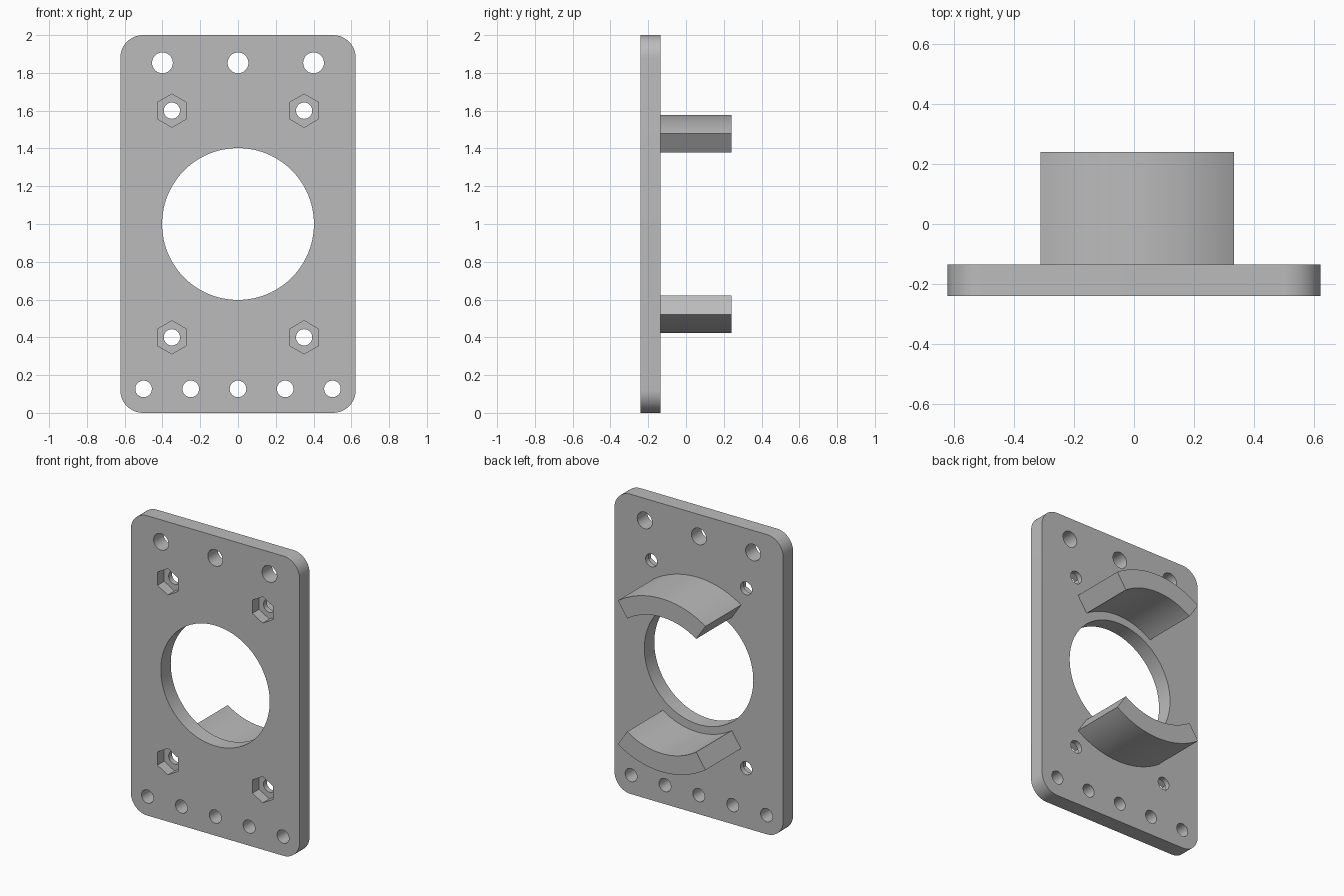
import bpy, bmesh, math

if "Cube" in bpy.data.objects:
    bpy.data.objects.remove(bpy.data.objects["Cube"])

FRONT, BACK, END = -0.24, -0.135, 0.24

grey = bpy.data.materials.new("plain grey")
grey.use_nodes = True
colour = (0.5, 0.5, 0.5, 1)
grey.diffuse_color = colour
grey.node_tree.nodes["Principled BSDF"].inputs["Base Color"].default_value = colour


def arc(cx, cz, r, start, end, steps):
    """Points along an arc in the x-z plane, angles in degrees."""
    angles = [math.radians(start + (end - start) * i / steps) for i in range(steps + 1)]
    return [(cx + r * math.cos(a), cz + r * math.sin(a)) for a in angles]


def ring(cx, cz, r, sides, turn=0):
    return arc(cx, cz, r, turn, turn + 360, sides)[:-1]


def prisms(name, outlines, y0, y1):
    """One object made of outlines extruded from y0 to y1."""
    bm = bmesh.new()
    for outline in outlines:
        face = bm.faces.new([bm.verts.new((x, y0, z)) for x, z in outline])
        out = bmesh.ops.extrude_face_region(bm, geom=[face])
        verts = [v for v in out["geom"] if isinstance(v, bmesh.types.BMVert)]
        bmesh.ops.translate(bm, verts=verts, vec=(0, y1 - y0, 0))
    bmesh.ops.recalc_face_normals(bm, faces=bm.faces)
    mesh = bpy.data.meshes.new(name)
    bm.to_mesh(mesh)
    bm.free()
    mesh.materials.append(grey)
    obj = bpy.data.objects.new(name, mesh)
    bpy.context.collection.objects.link(obj)
    return obj


def select(obj):
    bpy.ops.object.select_all(action="DESELECT")
    obj.select_set(True)
    bpy.context.view_layer.objects.active = obj


def cut(obj, cutter):
    mod = obj.modifiers.new("cut", "BOOLEAN")
    mod.operation, mod.solver, mod.object = "DIFFERENCE", "EXACT", cutter
    select(obj)
    bpy.ops.object.modifier_apply(modifier=mod.name)
    bpy.data.objects.remove(cutter)


# Plate with rounded corners
w, r = 0.623, 0.12
corners = [(w - r, 2 - r, 0), (r - w, 2 - r, 90), (r - w, r, 180), (w - r, r, 270)]
outline = [p for x, z, a in corners for p in arc(x, z, r, a, a + 90, 12)]
plate = prisms("mounting_plate", [outline], FRONT, BACK)

# Round holes: central opening, top row, bottom row and bolt holes
bolts = [(x, z) for x in (-0.35, 0.35) for z in (0.4, 1.6)]
holes = [ring(0, 1, 0.402, 96)]
holes += [ring(x, 1.853, 0.055, 32) for x in (-0.4, 0, 0.4)]
holes += [ring(i * 0.25, 0.127, 0.044, 32) for i in range(-2, 3)]
holes += [ring(x, z, 0.043, 32) for x, z in bolts]
cut(plate, prisms("hole_cutter", holes, FRONT - 0.1, BACK + 0.1))

# Hexagonal nut pockets in the front
pockets = [ring(x, z, 0.088, 6, 30) for x, z in bolts]
cut(plate, prisms("pocket_cutter", pockets, FRONT - 0.1, FRONT + 0.07))

# Curved brackets above and below the opening at the back
parts = [plate]
for name, mid in (("upper_bracket", 90), ("lower_bracket", 270)):
    a, b = mid - 34, mid + 34
    band = arc(0.0115, 1, 0.578, a, b, 32) + arc(0.0115, 1, 0.455, b, a, 32)
    parts.append(prisms(name, [band], BACK, END))

for obj in parts:
    select(obj)
    bpy.ops.object.shade_smooth_by_angle(angle=math.radians(25))
